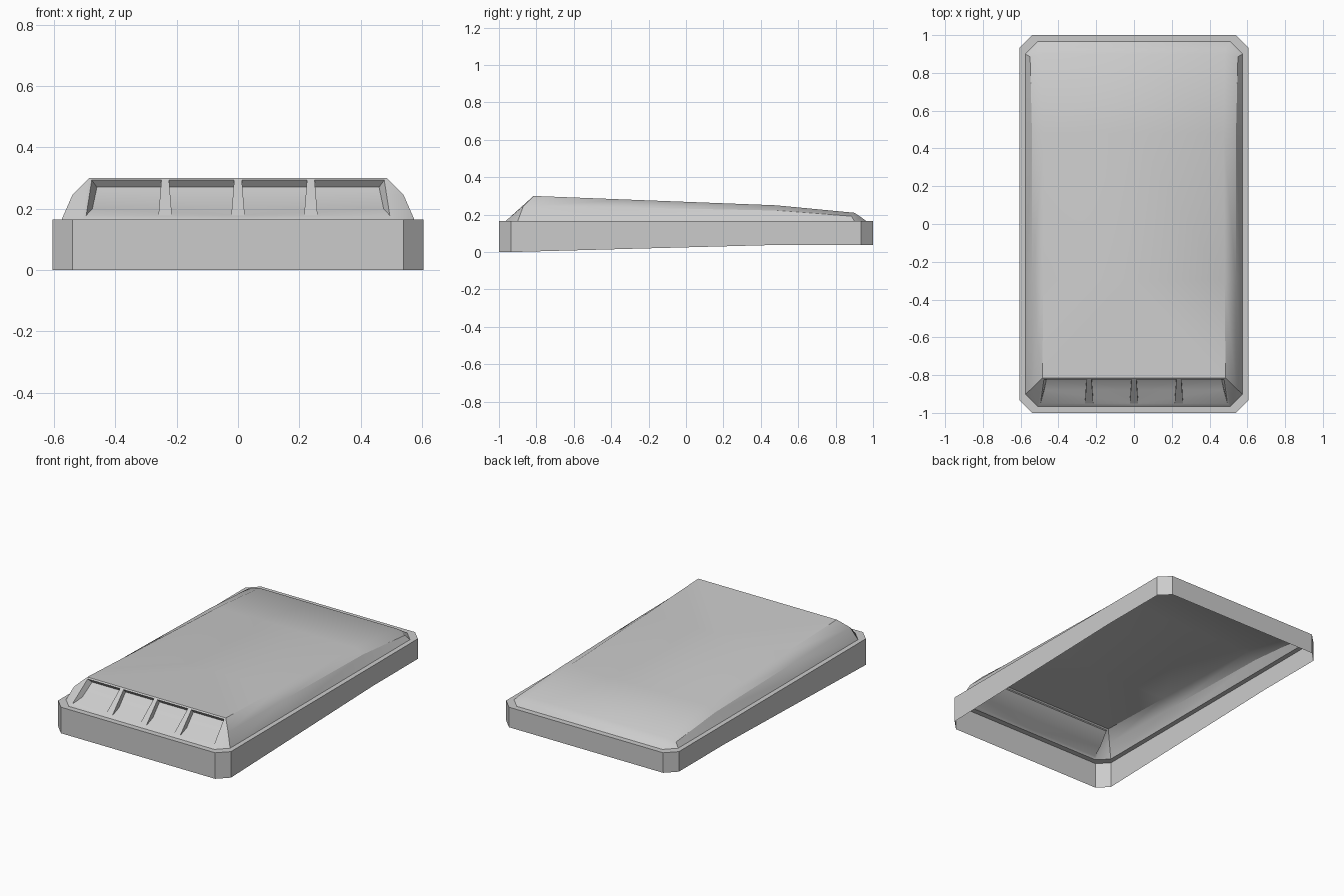
import bpy
import bmesh
import math

cube = bpy.data.objects.get("Cube")
if cube:
    bpy.data.objects.remove(cube, do_unlink=True)

grey = bpy.data.materials.new("light_grey")
grey.use_nodes = True
colour = (0.6, 0.6, 0.6, 1)
grey.diffuse_color = colour
grey.node_tree.nodes["Principled BSDF"].inputs["Base Color"].default_value = colour


def finish(name, bm, recalc=True):
    """Turn a bmesh into a grey object with sharp edges kept."""
    bmesh.ops.remove_doubles(bm, verts=bm.verts, dist=0.0005)
    if recalc:
        bmesh.ops.recalc_face_normals(bm, faces=bm.faces)
    mesh = bpy.data.meshes.new(name)
    bm.to_mesh(mesh)
    bm.free()
    mesh.materials.append(grey)
    obj = bpy.data.objects.new(name, mesh)
    bpy.context.collection.objects.link(obj)
    bpy.ops.object.select_all(action="DESELECT")
    obj.select_set(True)
    bpy.context.view_layer.objects.active = obj
    bpy.ops.object.shade_smooth_by_angle(angle=math.radians(30))
    return obj


def face(bm, *points):
    unique = list(dict.fromkeys(points))
    if len(unique) > 2:
        bm.faces.new([bm.verts.new(p) for p in unique])


def loft(bm, lower, upper):
    for i in range(len(lower) - 1):
        face(bm, lower[i], lower[i + 1], upper[i + 1], upper[i])


def outline(w, l, cut):
    """Half of a chamfered rectangle, front centre to back centre."""
    return [(0, -l), (w - cut, -l), (w, cut - l), (w, -0.3), (w, 0.48),
            (w, l - cut), (w - cut, l), (0, l)]


def skirt_bottom(y):
    return min(max(y + 0.935, 0) * 0.0272, 0.038)


def slope_point(x, z):
    """Point on the sloping front plane."""
    return (x, -0.965 + 0.15 * (z - 0.165) / 0.135, z)


# Half shell: skirt, flat rim and domed roof
RIM_Z = 0.165
bm = bmesh.new()
outer = outline(0.605, 1.0, 0.065)
skirt_low = [(x, y, skirt_bottom(y)) for x, y in outer]
skirt_top = [(x, y, RIM_Z) for x, y in outer]
rim = [(x, y, RIM_Z) for x, y in outline(0.575, 0.965, 0.065)]
front_top = (0.485, -0.815, 0.30)
shoulder = [slope_point(0.496, 0.24), (0.54, -0.87, 0.245), (0.54, -0.3, 0.238),
            (0.54, 0.48, 0.222), (0.55, 0.885, 0.192), (0.49, 0.935, 0.187),
            (0, 0.935, 0.187)]
crown = [front_top, front_top, (0.48, -0.3, 0.28), (0.475, 0.48, 0.25),
         (0.48, 0.90, 0.21), (0.48, 0.90, 0.21), (0, 0.90, 0.21)]
loft(bm, skirt_low, skirt_top)
loft(bm, skirt_top, rim)
loft(bm, rim[1:], shoulder)
loft(bm, shoulder, crown)

# Roof top
edge = [crown[0], crown[2], crown[3], crown[4]]
loft(bm, edge, [(0, y, z) for x, y, z in edge])

# Front frame around the window opening
sill, sill_mid = slope_point(0.495, 0.178), slope_point(0, 0.178)
head, head_mid = slope_point(0.477, 0.293), slope_point(0, 0.293)
face(bm, rim[0], rim[1], sill, sill_mid)
face(bm, rim[1], shoulder[0], front_top, head, sill)
face(bm, front_top, (0, -0.815, 0.30), head_mid, head)

# Recessed window panel and its reveals
panel_top, panel_top_mid = (0.46, -0.803, 0.27), (0, -0.803, 0.27)
bend, bend_mid = (0.475, -0.878, 0.20), (0, -0.878, 0.20)
face(bm, head, head_mid, panel_top_mid, panel_top)
face(bm, sill, bend, panel_top, head)
face(bm, panel_top, panel_top_mid, bend_mid, bend)
face(bm, bend, bend_mid, sill_mid, sill)

shell = finish("roof_shell", bm)
mirror = shell.modifiers.new("Mirror", "MIRROR")
mirror.use_clip = True
mirror.merge_threshold = 0.0005

# Wedge-shaped window dividers
for name, cx in (("right", -0.2375), ("centre", 0), ("left", 0.2375)):
    bm = bmesh.new()
    profile = [(sill, 0.022), (bend, 0.018), (panel_top, 0.0125), (head, 0.0125)]
    right = [(cx - w, p[1], p[2]) for p, w in profile]
    left = [(cx + w, p[1], p[2]) for p, w in profile]
    face(bm, right[0], left[0], left[3], right[3])
    face(bm, *left)
    face(bm, *reversed(right))
    finish("window_divider_" + name, bm, recalc=False)
